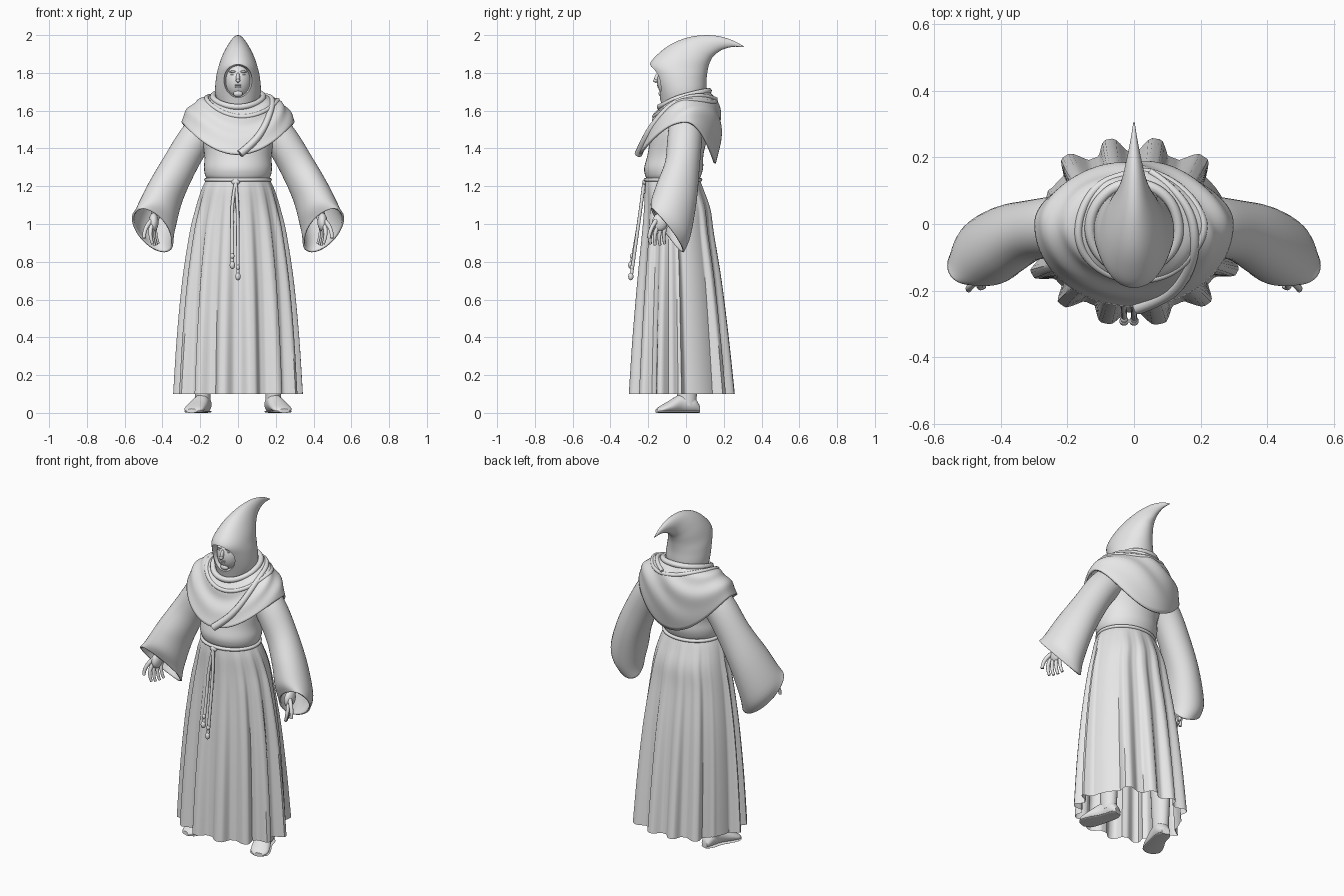
import bpy, bmesh, math
from mathutils import Vector
from math import sin, cos, pi, radians

cube = bpy.data.objects.get("Cube")
if cube:
    bpy.data.objects.remove(cube, do_unlink=True)

grey = bpy.data.materials.new("plain grey")
grey.use_nodes = True
grey.diffuse_color = (0.8, 0.8, 0.8, 1)
grey.node_tree.nodes["Principled BSDF"].inputs["Base Color"].default_value = (0.8, 0.8, 0.8, 1)
parts = []


def keep(ob):
    ob.data.materials.clear()
    ob.data.materials.append(grey)
    parts.append(ob)
    return ob


def select(ob):
    bpy.ops.object.select_all(action='DESELECT')
    ob.select_set(True)
    bpy.context.view_layer.objects.active = ob


def skin(name, rings, caps=True, thick=0):
    """Join closed rings of points into one surface."""
    bm = bmesh.new()
    rows = [[bm.verts.new(p) for p in r] for r in rings]
    n = len(rows[0])
    for a, b in zip(rows, rows[1:]):
        for i in range(n):
            j = (i + 1) % n
            bm.faces.new((a[i], a[j], b[j], b[i]))
    if caps:
        bm.faces.new(rows[0])
        bm.faces.new(rows[-1])
    bmesh.ops.recalc_face_normals(bm, faces=bm.faces)
    me = bpy.data.meshes.new(name)
    bm.to_mesh(me)
    bm.free()
    ob = bpy.data.objects.new(name, me)
    bpy.context.collection.objects.link(ob)
    if thick:
        mod = ob.modifiers.new("cloth", 'SOLIDIFY')
        mod.thickness = thick
        mod.offset = -1
    return keep(ob)


def sec(c, u, v, amp=0):
    return Vector((*c, *u, *v, amp))


def pleat(a):
    """Ridges and valleys round the skirt, with one wide valley at each rear side."""
    gap = max(0, 1 - abs(abs(cos(a)) - .92) / .12) if sin(a) > 0 else 0
    a += 0.03 * sin(3 * a + 1)
    return max(-1, min(1, 1.4 * cos(14 * a) - .1 - 3 * gap))


def loft(name, secs, seg=40, steps=5, **kw):
    """Smooth loft through elliptical sections: centre, two half axes, pleat depth."""
    s = [secs[0]] + secs + [secs[-1]]
    path = []
    for k in range(1, len(s) - 2):
        p, q, r, w = s[k - 1:k + 3]
        for i in range(steps):
            t = i / steps
            path.append(0.5 * (2 * q + (r - p) * t + (2 * p - 5 * q + 4 * r - w) * t * t
                               + (3 * q - p - 3 * r + w) * t ** 3))
    path.append(secs[-1])
    rings = []
    for e in path:
        c, u, v = Vector(e[0:3]), Vector(e[3:6]), Vector(e[6:9])
        angles = [2 * pi * i / seg for i in range(seg)]
        rings.append([c + (u * cos(a) + v * sin(a)) * (1 + e[9] * pleat(a)) for a in angles])
    return skin(name, rings, **kw)


def flat(z, cy, rx, ry, amp=0, cx=0):
    return sec((cx, cy, z), (rx, 0, 0), (0, ry, 0), amp)


def tube(name, pts, r, closed=False, taper=1):
    cu = bpy.data.curves.new(name, 'CURVE')
    cu.dimensions = '3D'
    cu.bevel_depth, cu.bevel_resolution, cu.use_fill_caps = r, 3, True
    sp = cu.splines.new('NURBS')
    sp.points.add(len(pts) - 1)
    for i, p in enumerate(pts):
        sp.points[i].co = (*p, 1)
        sp.points[i].radius = 1 + (taper - 1) * i / (len(pts) - 1)
    sp.order_u, sp.resolution_u = 3, 6
    sp.use_endpoint_u, sp.use_cyclic_u = not closed, closed
    ob = bpy.data.objects.new(name, cu)
    bpy.context.collection.objects.link(ob)
    select(ob)
    bpy.ops.object.convert(target='MESH')
    return keep(bpy.context.object)


def blob(name, c, r, tilt=0):
    bpy.ops.mesh.primitive_uv_sphere_add(segments=32, ring_count=20, location=c, rotation=(tilt, 0, 0))
    ob = bpy.context.object
    ob.name, ob.scale = name, r
    return keep(ob)


# Pleated skirt, torso and belt
loft("skirt", [flat(1.24, -.07, .165, .142), flat(1.18, -.062, .192, .156, .012),
               flat(1.08, -.047, .22, .174, .025), flat(.95, -.043, .247, .186, .04),
               flat(.7, -.035, .28, .215, .055), flat(.4, -.029, .303, .242, .07),
               flat(.1, -.023, .318, .264, .08)], seg=196, caps=False)
loft("torso", [flat(1.2, -.068, .155, .13), flat(1.235, -.068, .162, .138), flat(1.26, -.068, .175, .149),
               flat(1.3, -.065, .18, .156), flat(1.37, -.055, .178, .148), flat(1.5, -.03, .2, .15),
               flat(1.6, -.02, .17, .12), flat(1.66, -.01, .1, .1)])
tube("belt", [(.171 * cos(a), -.069 + .147 * sin(a), 1.234) for a in (2 * pi * i / 20 for i in range(20))],
     .01, closed=True)

# Hanging cord ends with knots
blob("belt_knot", (-.012, -.217, 1.222), (.022, .014, .016))
for x, end in ((-.03, .77), (0, .71)):
    tube("cord", [(-.012, -.222, 1.22), (x - .003, -.235, 1.12), (x, -.258, .95), (x, -.292, end)], .009)
    blob("cord_knot", (x, -.286, end + .06), (.011, .011, .014))
    blob("cord_end", (x, -.292, end + .012), (.014, .014, .02))


# Draped mantle: each line runs as a quadratic bend from neck to edge
def mantle(a, t, out=0):
    c, s = cos(a), sin(a)
    front = s < 0
    top = Vector((.115 * c, -.015 + .12 * s, 1.675 + .045 * s))
    mid = Vector((.26 * c, (.18 if front else .24) * s, 1.68 - (.12 if front else .06) * s * s))
    edge = Vector((.3 * c, (.25 if front else .158) * s, 1.54 - (.17 if front else .22) * s * s))
    p = top * (1 - t) ** 2 + mid * 2 * t * (1 - t) + edge * t * t
    fold = .006 * sin(pi * t) * sin(14 * t + 4 * sin(a + .7) + 2 * sin(2 * a))
    return p + Vector((c, s, .5)).normalized() * (fold + out)


skin("mantle", [[mantle(2 * pi * i / 96, k / 28) for i in range(96)] for k in range(29)],
     caps=False, thick=.012)
tube("collar_roll", [mantle(2 * pi * i / 24, .07) for i in range(24)], .016, closed=True)
tube("collar_fold", [mantle(a, .3 + .1 * sin(a + 2), -.005) for a in (2 * pi * i / 24 for i in range(24))],
     .012, closed=True)
line = ((-88, 1), (-74, .88), (-60, .72), (-42, .5), (-18, .32), (15, .22), (50, .2), (75, .25))
tube("shoulder_sash", [mantle(radians(d), t, .002) for d, t in line], .021, taper=.5)


# Hood: sections given by front point, back point and half width
def hoop(fy, fz, by, bz, w):
    return sec((0, (fy + by) / 2, (fz + bz) / 2), (w, 0, 0), (0, (by - fy) / 2, (bz - fz) / 2))


hood = loft("hood", [hoop(-.12, 1.59, .09, 1.62, .095), hoop(-.142, 1.68, .107, 1.7, .12),
                     hoop(-.175, 1.78, .109, 1.77, .116), hoop(-.192, 1.845, .116, 1.82, .103),
                     hoop(-.137, 1.91, .126, 1.855, .086), hoop(-.06, 1.962, .142, 1.885, .064),
                     hoop(.04, 1.994, .168, 1.908, .042), hoop(.15, 1.998, .2, 1.926, .026),
                     hoop(.24, 1.975, .25, 1.938, .012), hoop(.307, 1.94, .305, 1.936, .002)], seg=64)
cutter = blob("face_cutter", (0, -.165, 1.757), (.077, .11, .09))
cutter.hide_render = True
cut = hood.modifiers.new("face opening", 'BOOLEAN')
cut.object, cut.operation = cutter, 'DIFFERENCE'
select(hood)
bpy.ops.object.modifier_apply(modifier=cut.name)
parts.remove(cutter)
bpy.data.objects.remove(cutter, do_unlink=True)

# Face
blob("head", (0, -.068, 1.757), (.073, .085, .1))
blob("nose", (0, -.152, 1.774), (.01, .015, .028), radians(-20))
blob("nose_tip", (0, -.162, 1.759), (.012, .013, .009))
blob("upper_lip", (0, -.146, 1.735), (.02, .008, .005))
blob("lower_lip", (0, -.144, 1.726), (.017, .008, .005))
blob("chin", (0, -.13, 1.69), (.025, .015, .017))

for side in (1, -1):
    def m(x, y, z):
        return (x * side, y, z)

    blob("eye", m(.026, -.133, 1.791), (.013, .01, .005))
    blob("brow", m(.027, -.135, 1.806), (.021, .008, .006))
    blob("cheek", m(.03, -.122, 1.757), (.02, .018, .02))

    # Wide sleeve, its opening facing forward and down
    loft("sleeve", [sec(m(.15, 0, 1.53), m(.03, 0, .09), (0, .09, 0)),
                    sec(m(.235, -.008, 1.435), m(.055, 0, .08), (0, .092, 0)),
                    sec(m(.31, -.02, 1.31), m(.073, 0, .06), (0, .092, -.01)),
                    sec(m(.385, -.05, 1.165), m(.09, 0, .045), (0, .107, -.04)),
                    sec(m(.435, -.08, 1.03), m(.106, 0, .035), (0, .105, -.09)),
                    sec(m(.452, -.097, .966), m(.104, 0, .03), m(-.035, .087, -.112))],
         caps=False, thick=.01)

    # Arm and hand, thumb and first finger leading
    tube("arm", [m(.2, 0, 1.5), m(.32, -.02, 1.28), m(.42, -.07, 1.1), m(.445, -.125, 1.02)], .035, taper=.7)
    blob("palm", m(.447, -.138, 1.01), (.026, .042, .05), radians(-20))
    for i in range(4):
        f = i / 3
        tube("finger", [m(.458 - .02 * f, -.168 + .06 * f, .99), m(.472 - .03 * f, -.198 + .075 * f, .945),
                        m(.452 - .03 * f, -.188 + .075 * f, .885 + .02 * abs(f - .5))], .012, taper=.65)
    tube("thumb", [m(.455, -.155, 1.02), m(.5, -.19, .98), m(.497, -.197, .925)], .013, taper=.7)

    # Leg, foot and flat sole
    loft("leg", [flat(z, .005, r, r * 1.25, 0, .187 * side)
                 for z, r in ((.04, .04), (.1, .042), (.25, .048), (.6, .06))], seg=24)
    foot = ((.172, .068, .024, .022), (.178, .035, .04, .045), (.193, -.025, .043, .05),
            (.218, -.085, .052, .033), (.236, -.132, .05, .019), (.245, -.155, .026, .011))
    for name, grow, rise in (("foot", 1, None), ("sole", 1.06, .006)):
        loft(name, [sec(m(x, y, rise or h), m(w * grow * .96, w * grow * .28, 0), (0, 0, rise or h))
                    for x, y, w, h in foot], seg=24)

for ob in parts:
    select(ob)
    bpy.ops.object.shade_smooth_by_angle(angle=radians(45))
